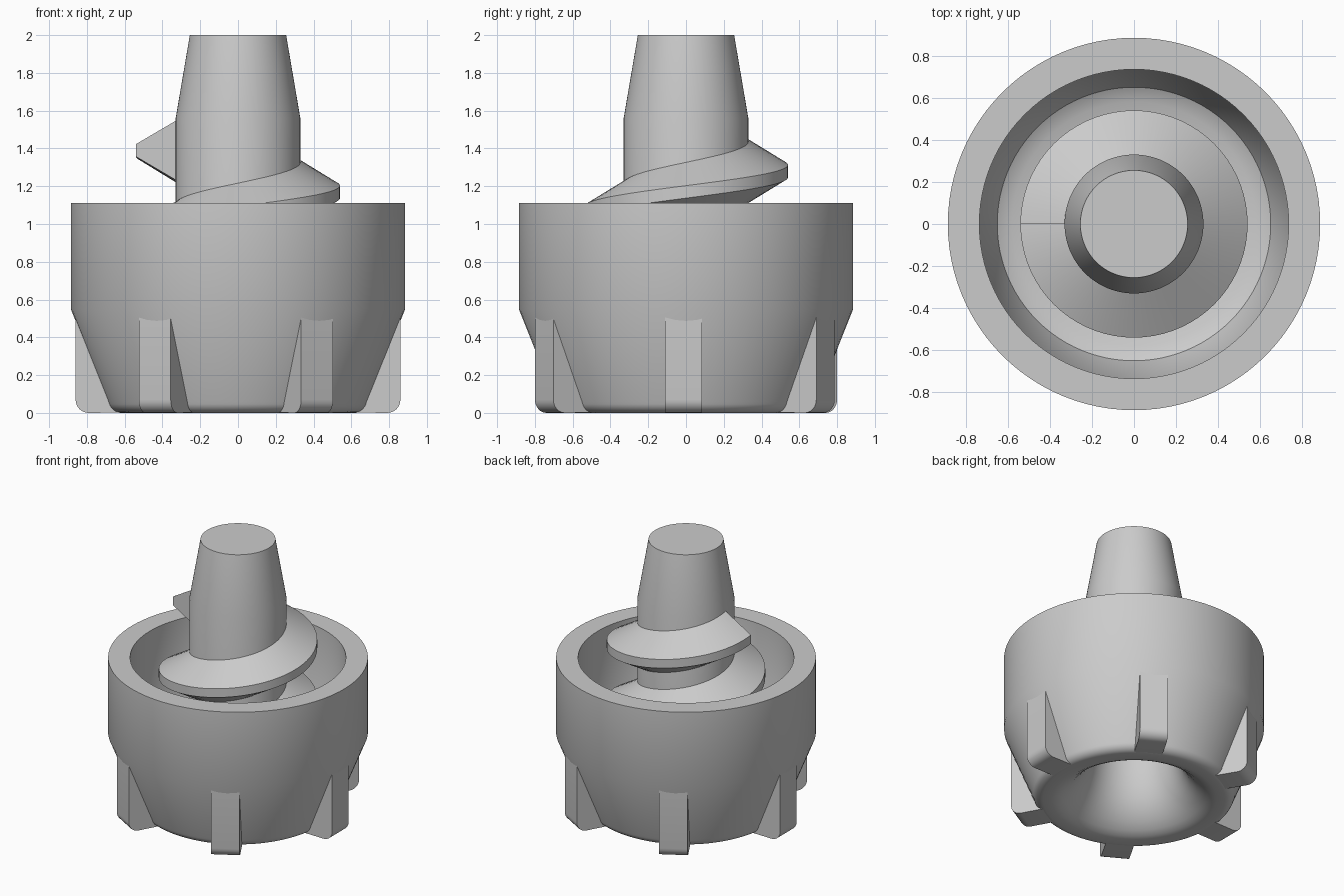
import bpy, bmesh
from math import sin, cos, pi, radians
from mathutils import Matrix, Vector

cube = bpy.data.objects.get("Cube")
if cube:
    bpy.data.objects.remove(cube, do_unlink=True)

grey = bpy.data.materials.new("plain_grey")
grey.use_nodes = True
grey.diffuse_color = (0.6, 0.6, 0.6, 1)
grey.node_tree.nodes["Principled BSDF"].inputs["Base Color"].default_value = (0.6, 0.6, 0.6, 1)


def finish(name, bm):
    bmesh.ops.remove_doubles(bm, verts=bm.verts, dist=0.0001)
    bmesh.ops.recalc_face_normals(bm, faces=bm.faces)
    me = bpy.data.meshes.new(name)
    bm.to_mesh(me)
    bm.free()
    me.materials.append(grey)
    me.shade_smooth()
    me.set_sharp_from_angle(angle=radians(32))
    ob = bpy.data.objects.new(name, me)
    bpy.context.collection.objects.link(ob)
    return ob


def lathe(name, profile, steps=96):
    bm = bmesh.new()
    verts = [bm.verts.new((r, 0, z)) for r, z in profile]
    edges = [bm.edges.new(pair) for pair in zip(verts, verts[1:])]
    bmesh.ops.spin(bm, geom=verts + edges, cent=(0, 0, 0), axis=(0, 0, 1),
                   angle=2 * pi, steps=steps, use_duplicate=False)
    return finish(name, bm)


def arc(cx, cz, rad, start, end, n=6):
    return [(cx + rad * cos(radians(start + (end - start) * i / n)),
             cz + rad * sin(radians(start + (end - start) * i / n))) for i in range(n + 1)]


# Body: tapered post, open collar around it, and flared hollow underneath
post = [(0, 2), (0.255, 2), (0.33, 1.56), (0.33, 0.33)]
collar_inside = [(0.58, 0.33), (0.65, 0.37), (0.735, 0.58), (0.735, 1.11)]
collar_outside = [(0.885, 1.11), (0.885, 0.55), (0.69, 0.06)]
bottom_round = arc(0.62, 0.07, 0.07, -20, -90)
hollow = [(0.56, 0.0), (0.52, 0.008), (0.48, 0.03), (0.43, 0.07), (0.38, 0.13), (0.34, 0.2),
          (0.31, 0.29), (0.29, 0.4), (0.275, 0.6), (0.25, 1.4), (0.2, 1.65), (0, 1.7)]
lathe("collar_and_post", post + collar_inside + collar_outside + bottom_round + hollow)

# Screw thread: a trapezoid section swept up the post
TURNS, STEPS, PITCH = 2, 144, 0.44
section = [(0.31, -0.168), (0.54, -0.033), (0.54, 0.033), (0.31, 0.168)]
bm = bmesh.new()
rings = []
for i in range(STEPS + 1):
    turn = TURNS * (i / STEPS - 1)
    a = pi + 2 * pi * turn
    rings.append([bm.verts.new((r * cos(a), r * sin(a), 1.39 + PITCH * turn + dz))
                  for r, dz in section])
for low, high in zip(rings, rings[1:]):
    for j in range(4):
        k = (j + 1) % 4
        bm.faces.new((low[j], low[k], high[k], high[j]))
bm.faces.new(rings[0])
bm.faces.new(rings[-1])
finish("screw_thread", bm)

# Six grip fins with a rounded lower outer corner
fin_profile = [(0.62, 0.002)] + arc(0.79, 0.07, 0.07, -90, 0) + [(0.86, 0.53), (0.81, 0.53)]
for i in range(6):
    bm = bmesh.new()
    face = bm.faces.new([bm.verts.new((r, -0.11, z)) for r, z in fin_profile])
    ext = bmesh.ops.extrude_face_region(bm, geom=[face])
    moved = [v for v in ext["geom"] if isinstance(v, bmesh.types.BMVert)]
    bmesh.ops.translate(bm, verts=moved, vec=Vector((0, 0.195, 0)))
    bmesh.ops.transform(bm, matrix=Matrix.Rotation(i * pi / 3, 4, "Z"), verts=bm.verts)
    finish(f"grip_fin_{i + 1}", bm)
